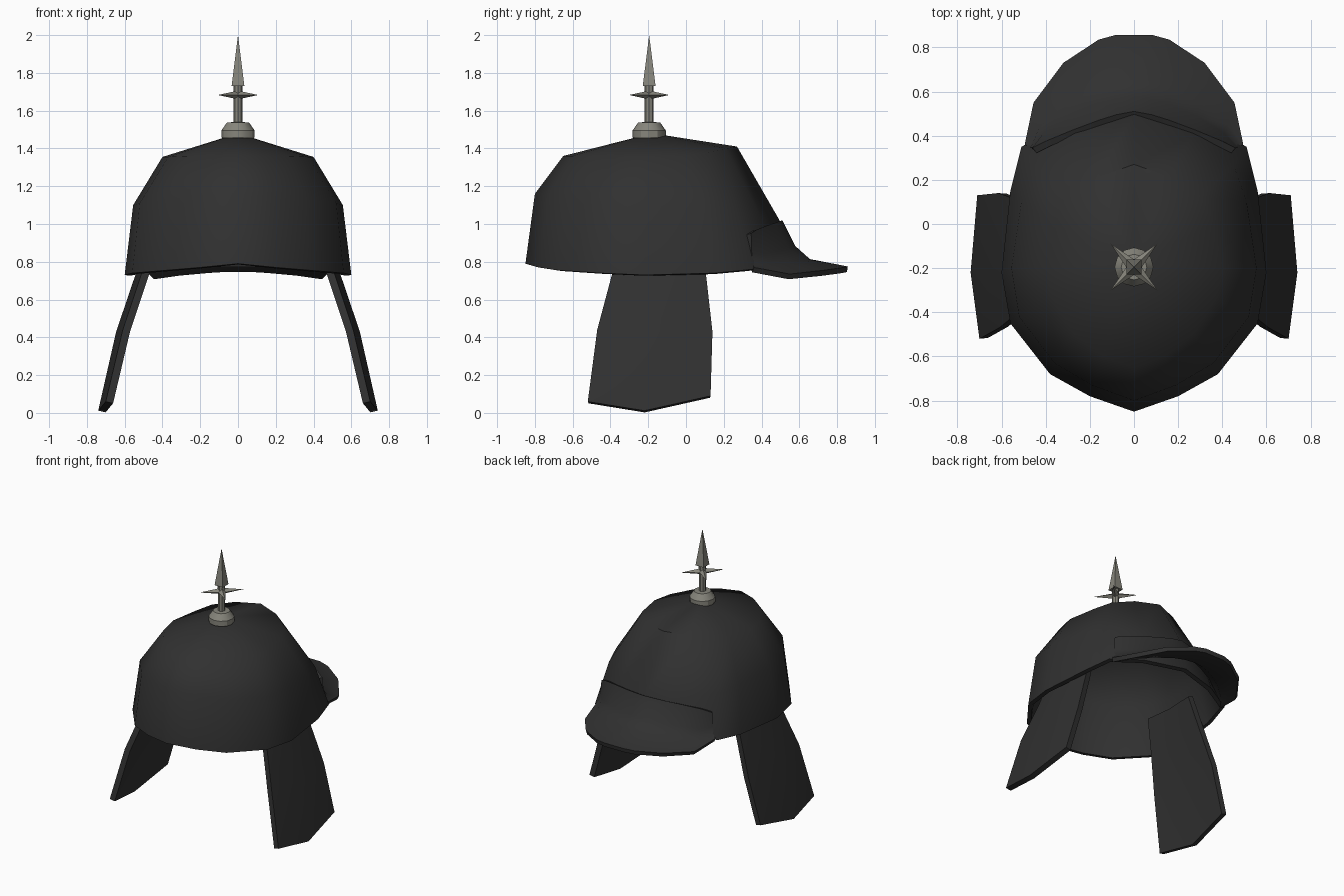
import bpy, bmesh, math
from mathutils import Vector

cube = bpy.data.objects.get("Cube")
if cube:
    bpy.data.objects.remove(cube, do_unlink=True)


def material(name, color):
    m = bpy.data.materials.new(name)
    m.use_nodes = True
    m.diffuse_color = color
    m.node_tree.nodes["Principled BSDF"].inputs["Base Color"].default_value = color
    return m


leather = material("black leather", (0.03, 0.03, 0.03, 1))
steel = material("dull steel", (0.24, 0.235, 0.2, 1))


def make(name, rows, mat, closed=False, tip=None, thick=0, mirror=False, angle=40):
    """Loft rows of points, bottom row first, then give the sheet a thickness."""
    bm = bmesh.new()
    grid = [[bm.verts.new(p) for p in row] for row in rows]
    n = len(rows[0])
    spans = [(i, (i + 1) % n) for i in range(n if closed else n - 1)]
    for low, high in zip(grid, grid[1:]):
        for i, j in spans:
            bm.faces.new((low[i], low[j], high[j], high[i]))
    if tip:
        top = bm.verts.new(tip)
        for i, j in spans:
            bm.faces.new((grid[-1][i], grid[-1][j], top))
    me = bpy.data.meshes.new(name)
    bm.to_mesh(me)
    bm.free()
    ob = bpy.data.objects.new(name, me)
    bpy.context.collection.objects.link(ob)
    me.materials.append(mat)
    bpy.ops.object.select_all(action='DESELECT')
    ob.select_set(True)
    bpy.context.view_layer.objects.active = ob
    if thick:
        mod = ob.modifiers.new("thickness", 'SOLIDIFY')
        mod.thickness, mod.offset = thick, -1
        bpy.ops.object.modifier_apply(modifier=mod.name)
    if mirror:
        mod = ob.modifiers.new("mirror", 'MIRROR')
        mod.use_mirror_merge = False
        bpy.ops.object.modifier_apply(modifier=mod.name)
    bpy.ops.object.shade_smooth_by_angle(angle=math.radians(angle))
    return ob


def flip(points):
    return [(-x, y, z) for x, y, z in reversed(points)]


# Domed shell: half rings run from the back round to the front
rim = [(0, -.85, .79), (.2, -.78, .77), (.38, -.68, .755), (.56, -.45, .74), (.6, -.22, .73),
       (.56, .15, .74), (.51, .35, .76), (.3, .46, .78), (0, .55, .78)]
middle = [(0, -.8, 1.16), (.19, -.73, 1.15), (.36, -.63, 1.13), (.52, -.42, 1.11), (.555, -.2, 1.1),
          (.51, .1, 1.08), (.45, .27, 1.06), (.26, .4, 1.03), (0, .495, 1.02)]
crown = [(0, -.65, 1.36), (.14, -.6, 1.36), (.27, -.5, 1.36), (.37, -.34, 1.355), (.4, -.2, 1.355),
         (.36, 0, 1.36), (.3, .12, 1.38), (.17, .21, 1.4), (0, .27, 1.41)]
make("helmet_shell", [r + flip(r)[1:-1] for r in (rim, middle, crown)], leather,
     closed=True, tip=(0, -.18, 1.48), thick=.03, angle=50)

# Visor: concave sweep from the seam on the shell to the outer edge
seam = [(0, .51, 1.02), (.08, .495, 1.015), (.16, .47, 1.005), (.28, .425, .99),
        (.4, .375, .97), (.46, .345, .95)]
edge = [(0, .857, .775), (.08, .857, .775), (.16, .835, .77), (.32, .73, .755),
        (.455, .55, .735), (.495, .36, .77)]
visor = []
for out, drop in ((1, 1), (.42, .84), (.2, .56), (0, 0)):
    half = [(a[0] + (b[0] - a[0]) * out, a[1] + (b[1] - a[1]) * out, a[2] + (b[2] - a[2]) * drop)
            for a, b in zip(seam, edge)]
    visor.append(flip(half)[:-1][::-1][::-1] + half)
visor = [row[::-1] for row in visor]
make("visor", visor, leather, thick=.03)

# Ear flaps, bowed outward along the middle
flap = [[(.70, -.52, .06), (.74, -.22, .012), (.71, .13, .09)],
        [(.61, -.47, .44), (.645, -.2, .43), (.615, .14, .43)],
        [(.51, -.39, .74), (.54, -.17, .74), (.515, .105, .74)],
        [(.45, -.35, .95), (.475, -.15, .95), (.455, .08, .94)]]
make("ear_flaps", flap, leather, thick=.04, mirror=True)

# Spike assembly
CENTRE = Vector((0, -.195, 0))


def ring(r, z, sides, turn=0.0):
    return [CENTRE + Vector((r * math.cos(a), r * math.sin(a), z))
            for a in (math.tau * i / sides + turn for i in range(sides))]


def peak(z):
    return CENTRE + Vector((0, 0, z))


make("spike_base", [ring(r, z, 12) for r, z in ((.07, 1.43), (.088, 1.46), (.088, 1.495), (.058, 1.538))],
     steel, closed=True, tip=peak(1.54), angle=30)
make("spike_rod", [ring(.024, z, 8) for z in (1.52, 1.74)], steel, closed=True, tip=peak(1.74))
make("spike_point", [ring(r, 1.73, 4, math.pi / 4) for r in (.001, .048)], steel,
     closed=True, tip=peak(2.0), angle=10)

# Four-pointed star guard, a flat double pyramid
star = [CENTRE + Vector((r * math.cos(a), r * math.sin(a), 1.683))
        for r, a in ((.15 if i % 2 else .035, i * math.pi / 4) for i in range(8))]
make("star_guard", [ring(.001, 1.66, 8), star], steel, closed=True, tip=peak(1.706), angle=5)
